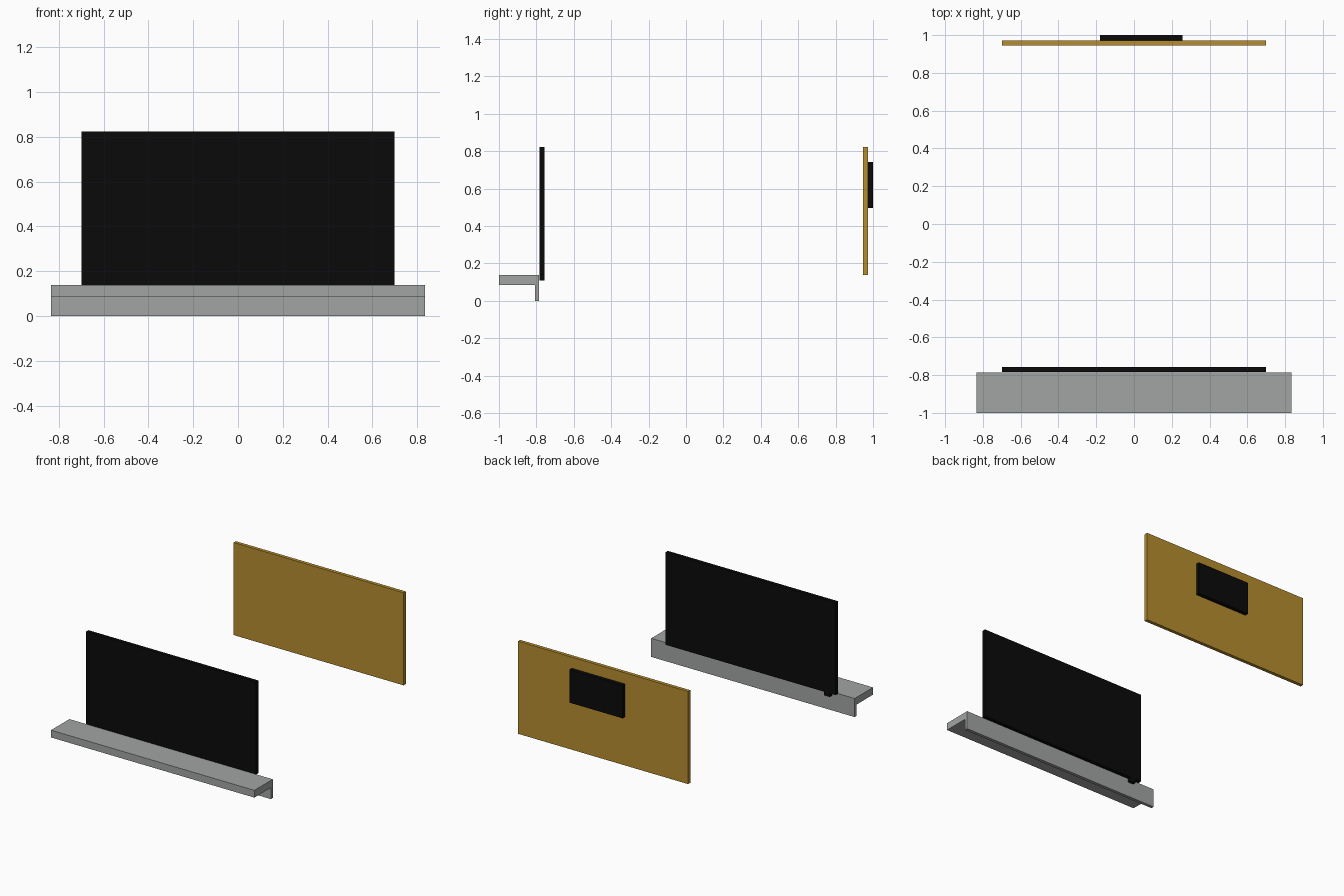
import bpy, bmesh

if "Cube" in bpy.data.objects:
    bpy.data.objects.remove(bpy.data.objects["Cube"])


def material(name, rgb):
    m = bpy.data.materials.new(name)
    m.diffuse_color = (*rgb, 1)
    m.use_nodes = True
    m.node_tree.nodes["Principled BSDF"].inputs["Base Color"].default_value = m.diffuse_color
    return m


black = material("black", (0.003, 0.003, 0.003))
gold = material("gold", (0.47, 0.27, 0.028))
grey = material("grey", (0.36, 0.37, 0.37))


def prism(name, profile, x0, x1, mat):
    """Extrude a (y, z) profile along x."""
    bm = bmesh.new()
    face = bm.faces.new([bm.verts.new((x0, y, z)) for y, z in profile])
    ext = bmesh.ops.extrude_face_region(bm, geom=[face])
    verts = [v for v in ext["geom"] if isinstance(v, bmesh.types.BMVert)]
    bmesh.ops.translate(bm, verts=verts, vec=(x1 - x0, 0, 0))
    bmesh.ops.recalc_face_normals(bm, faces=bm.faces)
    me = bpy.data.meshes.new(name)
    bm.to_mesh(me)
    bm.free()
    me.materials.append(mat)
    ob = bpy.data.objects.new(name, me)
    bpy.context.collection.objects.link(ob)
    return ob


def box(name, x, y, z, mat):
    return prism(name, [(y[0], z[0]), (y[1], z[0]), (y[1], z[1]), (y[0], z[1])], *x, mat)


# L-shaped ledge with a downward lip at its rear edge
prism("ledge", [(-1, 0.138), (-0.785, 0.138), (-0.785, 0), (-0.808, 0),
                (-0.808, 0.084), (-1, 0.084)], -0.835, 0.835, grey)
# Dark screen behind the ledge, with a small tab below it
box("screen_panel", (-0.698, 0.698), (-0.784, -0.757), (0.137, 0.824), black)
box("screen_tab", (-0.65, -0.605), (-0.784, -0.757), (0.11, 0.137), black)
# Separate gold board with a dark plate on its back
box("gold_board", (-0.698, 0.698), (0.946, 0.972), (0.137, 0.824), gold)
box("rear_plate", (-0.18, 0.257), (0.972, 1.0), (0.497, 0.742), black)
